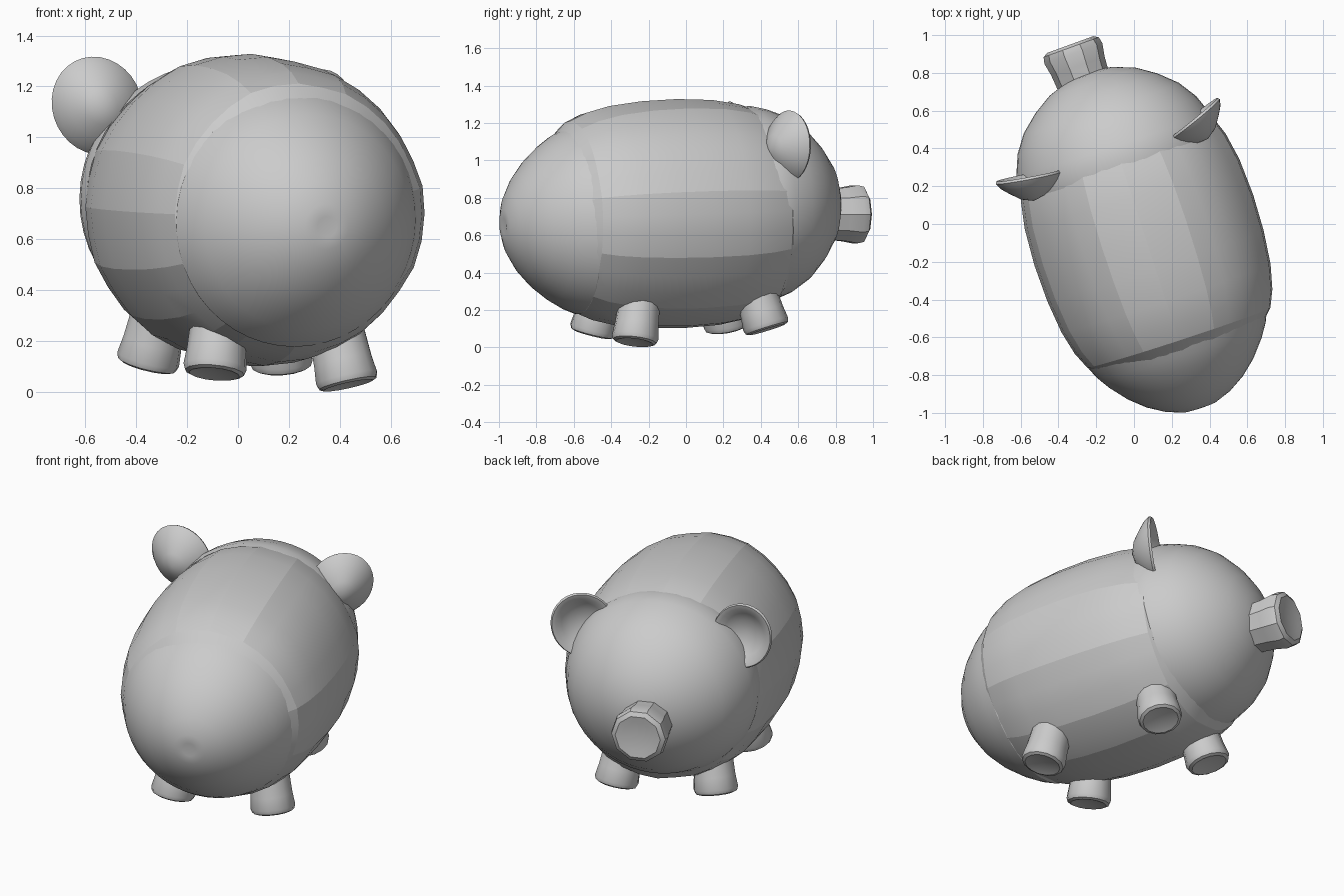
import bpy, bmesh, math, random
from mathutils import Vector, Matrix

random.seed(4)
cube = bpy.data.objects.get("Cube")
if cube:
    bpy.data.objects.remove(cube, do_unlink=True)

grey = bpy.data.materials.new("plain grey")
grey.use_nodes = True
COLOUR = (0.6, 0.6, 0.6, 1)
grey.diffuse_color = COLOUR
grey.node_tree.nodes["Principled BSDF"].inputs["Base Color"].default_value = COLOUR


def lathe(name, profile, sides, matrix, ripple=0.0, angle=30):
    """Spin (radius, height) points about local z; zero radius makes a pole."""
    bm = bmesh.new()
    wobble = [1 + random.uniform(-ripple, ripple) for _ in range(sides)]
    rings = []
    for r, h in profile:
        if r == 0:
            rings.append([bm.verts.new((0, 0, h))])
            continue
        rings.append([])
        for i in range(sides):
            a = math.tau * i / sides
            rr = r * wobble[i]
            rings[-1].append(bm.verts.new((rr * math.cos(a), rr * math.sin(a), h)))
    for low, high in zip(rings, rings[1:]):
        for i in range(sides):
            j = (i + 1) % sides
            corners = [low[i % len(low)], low[j % len(low)],
                       high[j % len(high)], high[i % len(high)]]
            bm.faces.new(list(dict.fromkeys(corners)))
    bmesh.ops.recalc_face_normals(bm, faces=bm.faces)
    mesh = bpy.data.meshes.new(name)
    bm.to_mesh(mesh)
    bm.free()
    mesh.materials.append(grey)
    obj = bpy.data.objects.new(name, mesh)
    bpy.context.collection.objects.link(obj)
    obj.matrix_world = matrix
    bpy.ops.object.select_all(action='DESELECT')
    obj.select_set(True)
    bpy.context.view_layer.objects.active = obj
    bpy.ops.object.shade_smooth_by_angle(angle=math.radians(angle))
    return obj


def aim(origin, direction):
    """Frame at origin whose z axis follows direction."""
    turn = Vector(direction).to_track_quat('Z', 'Y').to_matrix().to_4x4()
    return Matrix.Translation(origin) @ turn


# Body axis runs from the tail end to the snout
centre = Vector((0.063, -0.08, 0.715))
heading = Vector((-0.31, 0.95, 0.03)).normalized()

# Barrel with rippled staves, its ends buried in the domes
lathe("body_barrel",
      [(0.44, -0.62), (0.51, -0.55), (0.55, -0.46), (0.582, -0.33), (0.602, -0.15),
       (0.608, 0.05), (0.597, 0.25), (0.57, 0.4), (0.53, 0.51), (0.47, 0.56)],
      32, aim(centre, heading), ripple=0.012, angle=11.5)

# Smooth rounded ends, the rear one drooping and the head slightly flattened
lathe("rear_dome",
      [(0.49, -0.5), (0.497, -0.56), (0.47, -0.62), (0.425, -0.69), (0.35, -0.78),
       (0.27, -0.85), (0.18, -0.905), (0.09, -0.938), (0.04, -0.942), (0, -0.935)],
      48, aim(centre + Vector((-0.005, 0, -0.005)), (-0.31, 0.95, 0.065)))
lathe("head_dome",
      [(0.55, 0.4), (0.555, 0.46), (0.538, 0.53), (0.497, 0.635), (0.432, 0.73),
       (0.34, 0.812), (0.24, 0.877), (0.12, 0.92), (0, 0.935)],
      48, aim(centre + Vector((-0.01, 0, 0.03)), heading) @ Matrix.Diagonal((1, 0.96, 1, 1)))

# Snout: short stub with a bevelled, shallow dished end
lathe("snout",
      [(0, -0.25), (0.14, -0.25), (0.15, -0.12), (0.163, -0.05), (0.155, -0.015),
       (0.13, 0), (0.09, -0.006), (0, -0.014)],
      10, aim((-0.338, 0.95, 0.712), (-0.34, 0.94, 0.0)))

# Legs splay outwards from the belly and have dished soles
soles = {"rear_left_leg": (0.433, -0.275, 0.026), "rear_right_leg": (-0.093, -0.505, 0.07),
         "front_right_leg": (-0.36, 0.22, 0.1), "front_left_leg": (0.172, 0.435, 0.095)}
for name, sole in soles.items():
    out = Vector(sole) - centre
    lathe(name,
          [(0, -0.3), (0.108, -0.3), (0.117, -0.1), (0.125, -0.03), (0.117, -0.008),
           (0.1, 0), (0.075, -0.006), (0, -0.012)],
          14, aim(sole, (out.x * 0.6, out.y * 0.6, -1)))

# Ears: hollow oval bowls opening towards the face, leaning outwards
for name, spot, facing, lean in (
        ("right_ear", (-0.555, 0.255, 1.125), (-0.18, 0.98, 0.05), -28),
        ("left_ear", (0.307, 0.555, 1.075), (-0.63, 0.77, 0.05), 28)):
    oval = Matrix.Rotation(math.radians(lean), 4, 'Z') @ Matrix.Diagonal((0.9, 1, 1, 1))
    lathe(name,
          [(0, -0.135), (0.07, -0.115), (0.13, -0.075), (0.175, -0.04), (0.197, -0.01),
           (0.19, 0.003), (0.165, -0.003), (0.13, -0.03), (0.08, -0.055), (0, -0.07)],
          32, aim(spot, facing) @ oval)
